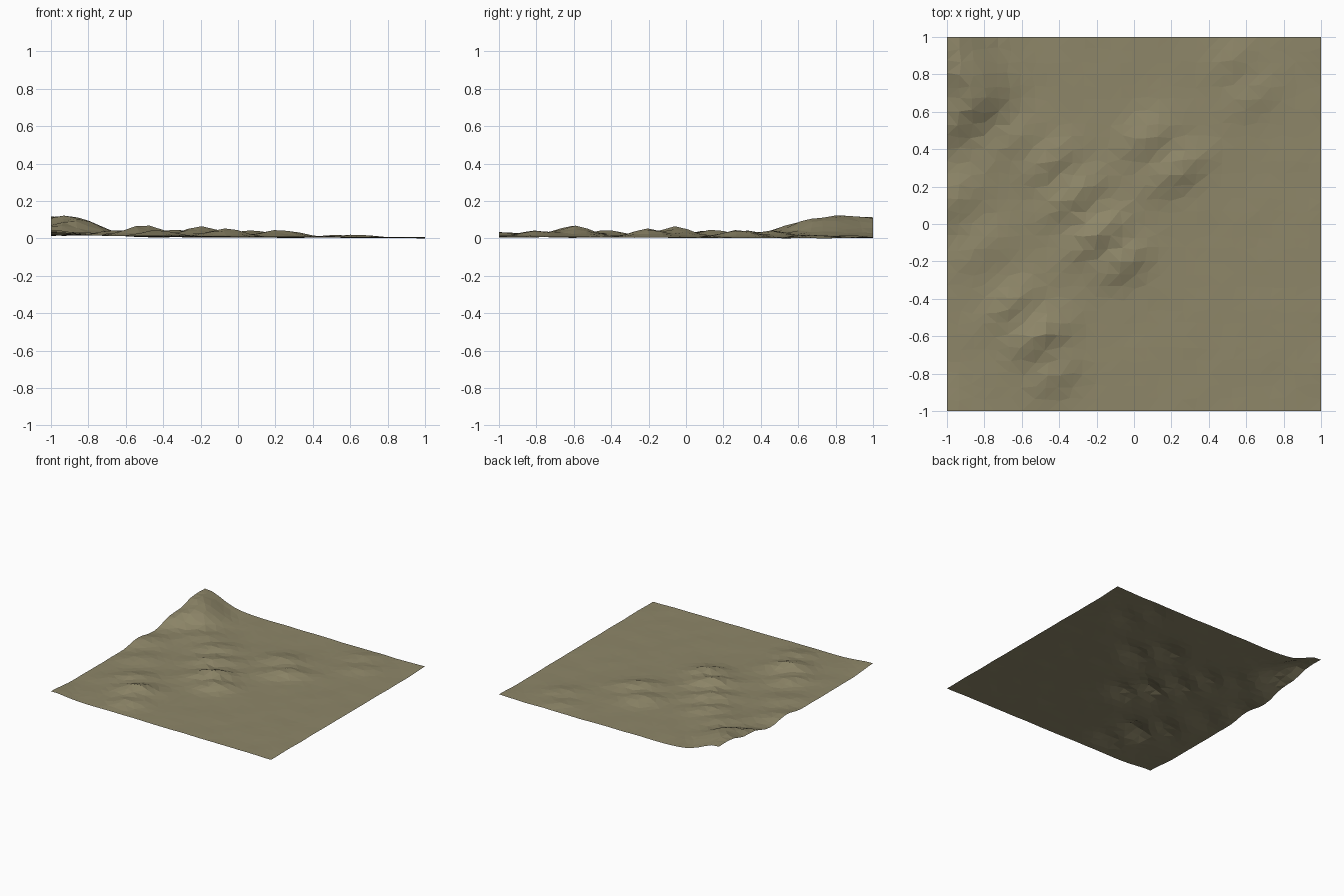
import bpy, bmesh, math, random
from mathutils import Vector, noise

random.seed(4)
N = 30

# Hill crests: x, y, height, length across, width along the row
hills = [
    # tall corner hill
    (-0.91, 0.80, 0.085, 0.13, 0.10), (-1.02, 1.00, 0.09, 0.16, 0.13),
    (-0.80, 0.66, 0.05, 0.12, 0.08), (-0.97, 0.55, 0.04, 0.13, 0.08),
    (-0.64, 0.45, 0.03, 0.12, 0.07), (-0.95, 0.15, 0.03, 0.13, 0.08),
    # left row
    (-0.42, -0.80, 0.03, 0.10, 0.06), (-0.50, -0.60, 0.056, 0.11, 0.07),
    (-0.65, -0.42, 0.03, 0.12, 0.06), (-0.80, -0.12, 0.018, 0.12, 0.07),
    # middle row
    (-0.05, -0.20, 0.042, 0.10, 0.06), (-0.20, -0.06, 0.052, 0.12, 0.06),
    (-0.33, 0.15, 0.038, 0.12, 0.06), (-0.45, 0.34, 0.032, 0.12, 0.06),
    # right rows
    (0.22, 0.28, 0.042, 0.12, 0.06), (0.08, 0.47, 0.036, 0.12, 0.07),
    (0.63, 0.68, 0.018, 0.10, 0.06), (0.53, 0.87, 0.015, 0.10, 0.06),
    (-1.0, -1.0, 0.015, 0.12, 0.12), (1.0, 1.0, 0.008, 0.12, 0.12),
]


def height(x, y):
    z = 0.011 - 0.005 * x - 0.003 * y
    for hx, hy, h, su, sv in hills:
        dx, dy = x - hx, y - hy
        u = 0.82 * dx + 0.57 * dy
        v = -0.57 * dx + 0.82 * dy
        z += h * math.exp(-(u / su) ** 2 / 2 - (v / sv) ** 2 / 2)
    rough = 0.003 + 0.12 * max(0, z - 0.012)
    return z + rough * noise.noise(Vector((x * 6, y * 6, 2.3)))


# Terrain sheet, slightly irregular grid
bm = bmesh.new()
bmesh.ops.create_grid(bm, x_segments=N, y_segments=N, size=1)
for v in bm.verts:
    if abs(v.co.x) < 0.999:
        v.co.x += random.uniform(-0.012, 0.012)
    if abs(v.co.y) < 0.999:
        v.co.y += random.uniform(-0.012, 0.012)
    v.co.z = height(v.co.x, v.co.y)
low = min(v.co.z for v in bm.verts)
for v in bm.verts:
    v.co.z -= low
bmesh.ops.triangulate(bm, faces=bm.faces[:])
mesh = bpy.data.meshes.new("terrain")
bm.to_mesh(mesh)
bm.free()

terrain = bpy.data.objects.new("terrain", mesh)
bpy.context.collection.objects.link(terrain)

# Dry earth colour
mat = bpy.data.materials.new("dry_earth")
mat.diffuse_color = (0.27, 0.24, 0.14, 1)
mesh.materials.append(mat)
